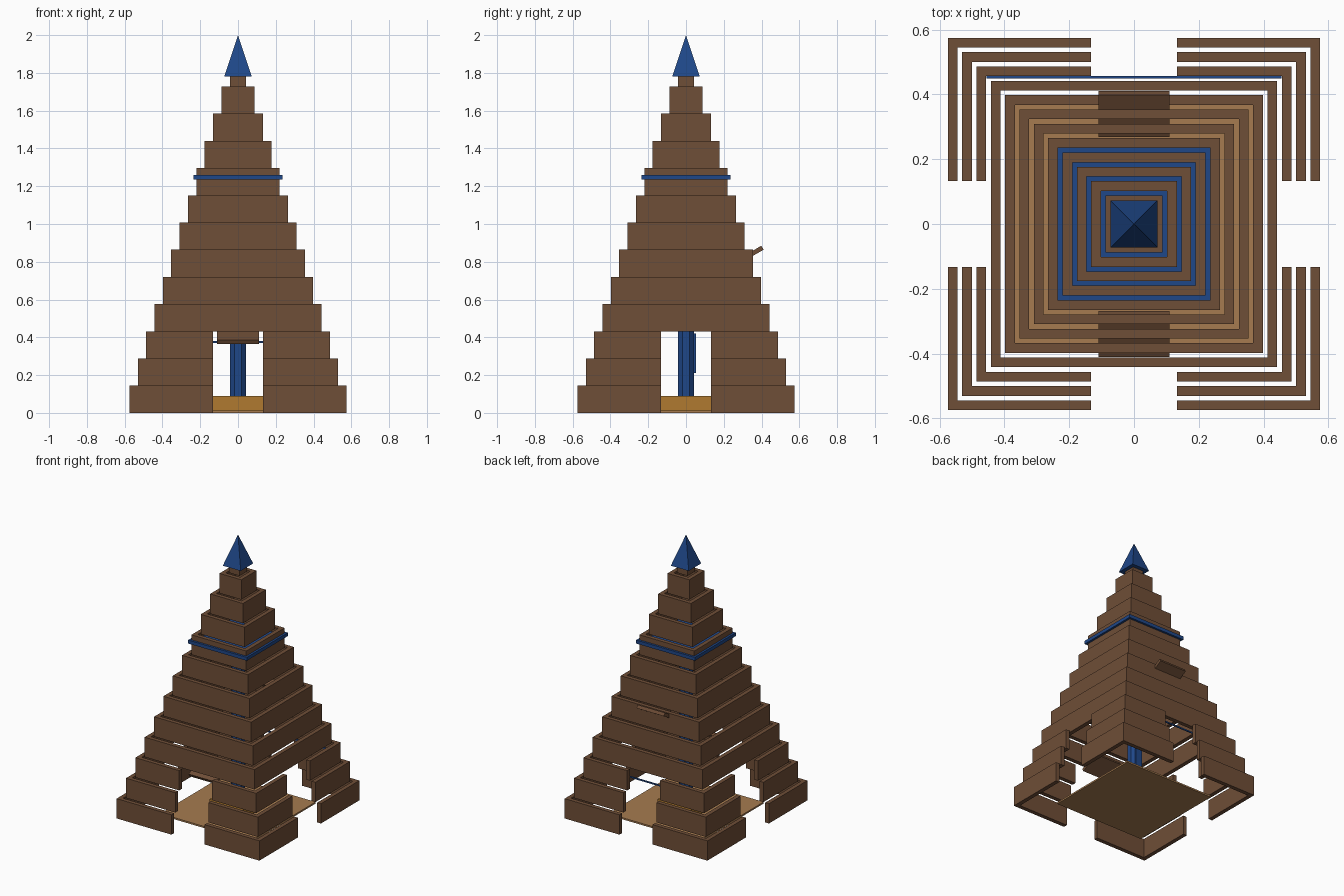
import bpy, bmesh, math
from mathutils import Matrix, Vector

if "Cube" in bpy.data.objects:
    bpy.data.objects.remove(bpy.data.objects["Cube"])


def srgb(h):
    vals = [int(h[i:i + 2], 16) / 255 for i in (0, 2, 4)]
    return [v / 12.92 if v <= 0.04045 else ((v + 0.055) / 1.055) ** 2.4 for v in vals] + [1]


def material(name, h):
    m = bpy.data.materials.new(name)
    m.diffuse_color = srgb(h)
    m.use_nodes = True
    m.node_tree.nodes["Principled BSDF"].inputs["Base Color"].default_value = m.diffuse_color
    return m


BROWN = material("brown wood", "6F4E37")
BLUE = material("blue", "1F4788")
TAN = material("tan floor", "A67B50")
OCHRE = material("ochre", "B07A30")


def finish(name, bm, mat):
    bmesh.ops.recalc_face_normals(bm, faces=bm.faces)
    me = bpy.data.meshes.new(name)
    bm.to_mesh(me)
    bm.free()
    me.materials.append(mat)
    ob = bpy.data.objects.new(name, me)
    bpy.context.collection.objects.link(ob)
    return ob


def box(name, center, size, mat, tilt=0):
    bm = bmesh.new()
    bmesh.ops.create_cube(bm, size=1, matrix=Matrix.Translation(center)
                          @ Matrix.Rotation(tilt, 4, 'X') @ Matrix.Diagonal((*size, 1)))
    return finish(name, bm, mat)


def cone(name, sides, r1, r2, z0, z1, mat):
    bm = bmesh.new()
    bmesh.ops.create_cone(bm, cap_ends=True, segments=sides, radius1=r1, radius2=r2, depth=z1 - z0,
                          matrix=Matrix.Translation((0, 0, (z0 + z1) / 2))
                          @ Matrix.Rotation(math.pi / sides, 4, 'Z'))
    return finish(name, bm, mat)


def prism(bm, outline, z0, z1):
    face = bm.faces.new([bm.verts.new((x, y, z0)) for x, y in outline])
    up = bmesh.ops.extrude_face_region(bm, geom=[face], use_keep_orig=True)
    verts = [v for v in up["geom"] if isinstance(v, bmesh.types.BMVert)]
    bmesh.ops.translate(bm, verts=verts, vec=(0, 0, z1 - z0))


STEP, HEIGHT, WALL, DOOR = 0.0443, 0.144, 0.03, 0.133


def wall_tier(i, z0, z1):
    """Hollow square ring; the lowest three are split into corners by doorways."""
    h = 0.575 - STEP * i
    n = h - WALL
    bm = bmesh.new()
    if i < 3:
        corner = [(DOOR, h), (h, h), (h, DOOR), (n, DOOR), (n, n), (DOOR, n)]
        for k in range(4):
            rot = Matrix.Rotation(k * math.pi / 2, 2)
            prism(bm, [rot @ Vector(p) for p in corner], z0, z1)
    else:
        rings = []
        for r, z in ((h, z0), (h, z1), (n, z1), (n, z0)):
            rings.append([bm.verts.new((sx * r, sy * r, z))
                          for sx, sy in ((1, 1), (-1, 1), (-1, -1), (1, -1))])
        for a in range(4):
            p, q = rings[a], rings[(a + 1) % 4]
            for k in range(4):
                bm.faces.new((p[k], p[(k + 1) % 4], q[(k + 1) % 4], q[k]))
    finish(f"wall_tier_{i + 1}", bm, BROWN)


# Stepped hollow walls and the short neck under the spire
for i in range(13):
    wall_tier(i, i * HEIGHT, min((i + 1) * HEIGHT, 1.785))

# Spire, blue platform and central column
cone("spire", 4, 0.072 * math.sqrt(2), 0, 1.782, 2.0, BLUE)
box("platform", (0, 0, 1.247), (0.472, 0.472, 0.025), BLUE)
cone("column", 8, 0.046, 0.046, 0.08, 1.24, BLUE)
box("column_panel", (0, 0.046, 0.315), (0.05, 0.014, 0.21), BLUE)

# Floor and plinth
box("floor", (0, 0, 0.006), (0.735, 0.735, 0.012), TAN)
box("plinth", (0, 0, 0.05), (0.27, 0.27, 0.08), OCHRE)

# Tilted boards at the front doorway and through the back wall
for name, y, z in (("front_board", -0.34, 0.412), ("back_board", 0.34, 0.837)):
    box(name, (0, y, z), (0.22, 0.15, 0.024), BROWN, math.radians(30))

# Thin rail inside the back doorway
box("back_rail", (0, 0.453, 0.375), (0.91, 0.007, 0.01), BLUE)
